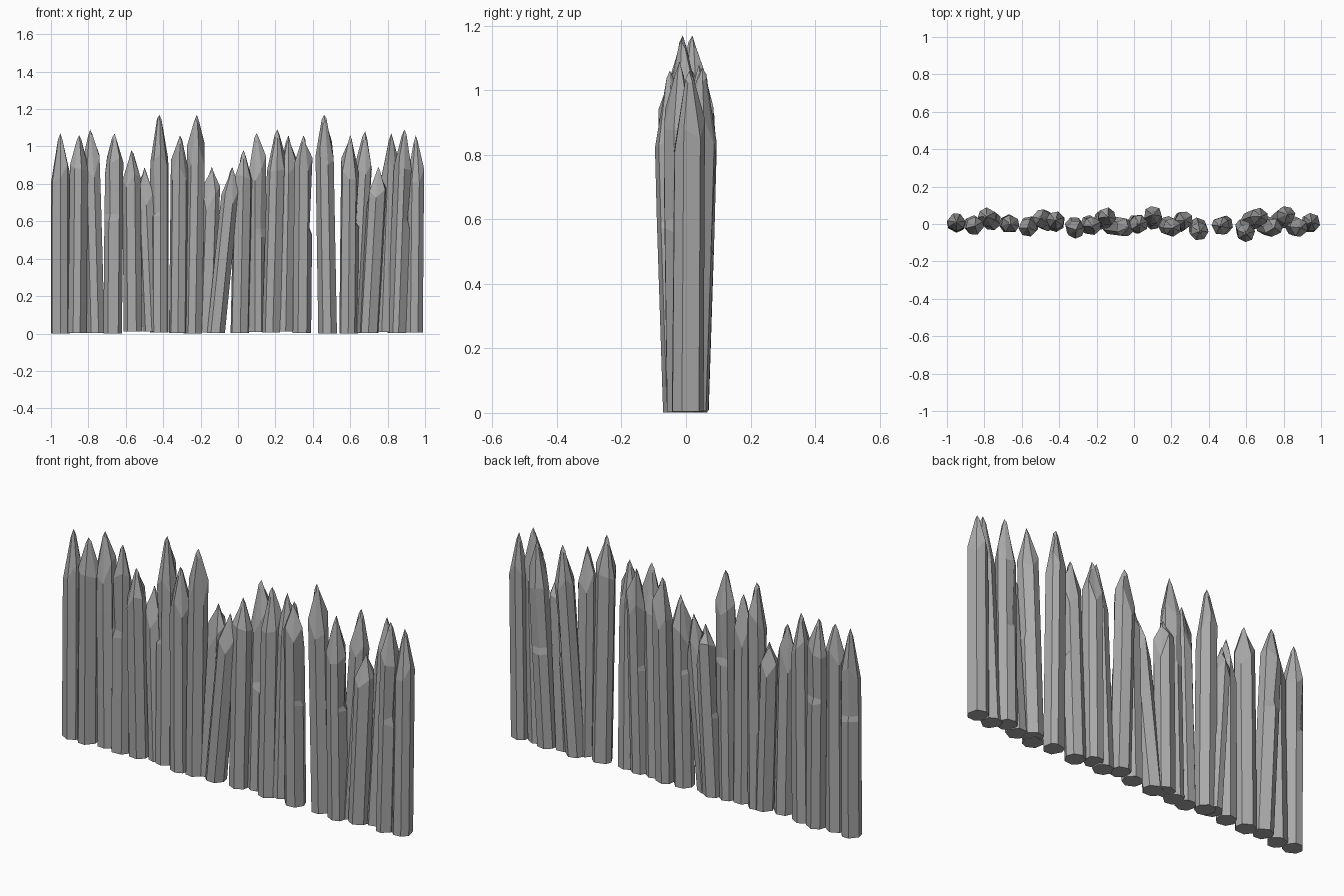
import bpy
import bmesh
import random
from math import cos, sin, tau
from mathutils import Vector

default_cube = bpy.data.objects.get("Cube")
if default_cube:
    bpy.data.objects.remove(default_cube, do_unlink=True)

random.seed(7)
SIDES = 7
RADIUS = 0.051

# One flat colour for all the timber
timber = bpy.data.materials.new("weathered grey wood")
timber.use_nodes = True
grey = (0.4, 0.4, 0.4, 1)
timber.diffuse_color = grey
timber.node_tree.nodes["Principled BSDF"].inputs["Base Color"].default_value = grey

# Each stake: foot x, tip x, upper body y, height
STAKES = [
    (-.95, -.95, .01, 1.07), (-.86, -.85, -.01, 1.06), (-.76, -.79, .04, 1.09),
    (-.67, -.66, 0, 1.07), (-.56, -.57, -.02, .98), (-.46, -.5, .03, .89),
    (-.42, -.42, .02, 1.17), (-.32, -.31, -.03, 1.06), (-.24, -.22, -.01, 1.17),
    (-.17, -.14, .04, .89), (-.12, -.03, -.02, .89), (.01, .03, 0, .98),
    (.1, .1, .05, 1.07), (.18, .21, -.02, 1.09), (.25, .27, .02, 1.06),
    (.34, .35, -.04, 1.06), (.48, .46, -.01, 1.17), (.59, .6, -.05, 1.06),
    (.62, .68, .04, 1.08), (.7, .75, -.02, .89), (.78, .82, .05, 1.07),
    (.85, .89, -.02, 1.09), (.94, .95, .01, 1.06),
]


def add_ring(bm, angles, axis, height, radius, height_jitter=0.0, dented=None):
    """Ring of vertices round the leaning axis; one of them may be dented."""
    ring = []
    for i, angle in enumerate(angles):
        z = height + random.uniform(-height_jitter, height_jitter)
        r = radius * (0.72 if i == dented else 1)
        centre = axis(z)
        x = max(-1, min(1, centre.x + r * cos(angle)))
        ring.append(bm.verts.new((x, centre.y + r * sin(angle), max(z, 0))))
    return ring


def build_stake(name, foot_x, tip_x, upper_y, height, chipped):
    bm = bmesh.new()
    turn = random.uniform(0, tau)
    angles = [turn + (i + random.uniform(-.18, .18)) * tau / SIDES
              for i in range(SIDES)]

    def axis(z):
        t = z / height
        lean = min(t * 1.15, 1)
        return Vector((foot_x + (tip_x - foot_x) * t,
                       upper_y * (0.4 + 0.6 * lean), z))

    # Straight shaft, sometimes with a small split-off chip
    foot = random.uniform(0, 0.012)
    rings = [add_ring(bm, angles, axis, foot, RADIUS)]
    if chipped:
        split = height * random.uniform(.42, .65)
        side = random.randrange(SIDES)
        rings.append(add_ring(bm, angles, axis, split, RADIUS, .012))
        rings.append(add_ring(bm, angles, axis, split + .03, RADIUS, .008, side))

    # Uneven hewn shoulder, then a narrow point
    rings.append(add_ring(bm, angles, axis, height * .82, RADIUS * .97, .075))
    rings.append(add_ring(bm, angles, axis, height - .035, RADIUS * .26, .015))
    for lower, upper in zip(rings, rings[1:]):
        for i in range(SIDES):
            j = (i + 1) % SIDES
            bm.faces.new((lower[i], lower[j], upper[j], upper[i]))
    apex = bm.verts.new(axis(height))
    for i in range(SIDES):
        bm.faces.new((rings[-1][i], rings[-1][(i + 1) % SIDES], apex))
    bm.faces.new(list(reversed(rings[0])))

    bmesh.ops.recalc_face_normals(bm, faces=bm.faces)
    mesh = bpy.data.meshes.new(name)
    bm.to_mesh(mesh)
    bm.free()
    mesh.materials.append(timber)
    stake = bpy.data.objects.new(name, mesh)
    bpy.context.collection.objects.link(stake)


# Row of sharpened stakes
for number, (foot_x, tip_x, upper_y, height) in enumerate(STAKES):
    build_stake(f"stake_{number + 1}", foot_x, tip_x, upper_y, height,
                chipped=number % 3 != 1)
